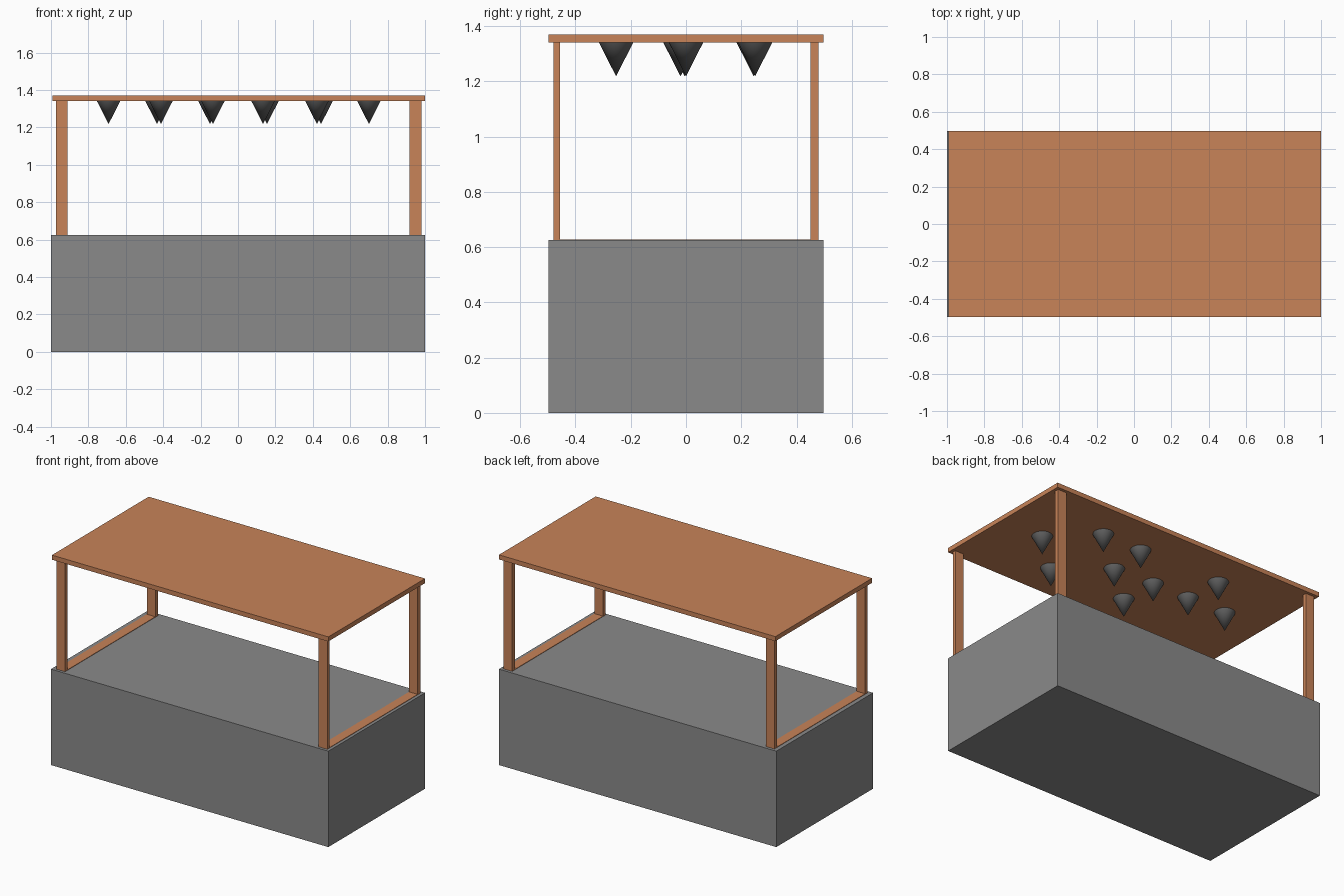
import bpy

if "Cube" in bpy.data.objects:
    bpy.data.objects.remove(bpy.data.objects["Cube"])


def material(name, rgb):
    m = bpy.data.materials.new(name)
    m.diffuse_color = (*rgb, 1)
    m.use_nodes = True
    m.node_tree.nodes["Principled BSDF"].inputs["Base Color"].default_value = m.diffuse_color
    return m


wood = material("orange wood", (0.58, 0.227, 0.098))
stone = material("mid grey", (0.254, 0.254, 0.254))
metal = material("dark grey", (0.13, 0.13, 0.13))


def box(name, lo, hi, mat):
    bpy.ops.mesh.primitive_cube_add(size=1, location=[(a + b) / 2 for a, b in zip(lo, hi)])
    ob = bpy.context.object
    ob.name = name
    ob.scale = [b - a for a, b in zip(lo, hi)]
    bpy.ops.object.transform_apply(location=False, rotation=False, scale=True)
    ob.data.materials.append(mat)


BASE_TOP, ROOF_BOTTOM = 0.625, 1.34

# Solid counter and flat roof
box("counter", (-1, -0.498, 0), (1, 0.498, BASE_TOP), stone)
box("roof", (-0.993, -0.498, ROOF_BOTTOM), (1, 0.498, 1.37), wood)

# End frames: two posts and a rail almost flush with the counter top
for side, x0, x1 in (("left", -0.973, -0.911), ("right", 0.918, 0.98)):
    box(side + "_front_post", (x0, -0.48, 0.6), (x1, -0.456, ROOF_BOTTOM), wood)
    box(side + "_back_post", (x0, 0.45, 0.6), (x1, 0.479, ROOF_BOTTOM), wood)
    box(side + "_rail", (x0, -0.456, 0.6), (x1, 0.45, BASE_TOP + 0.003), wood)

# Cone lamps hanging point down from the roof
lamps = [(-0.692, 0), (-0.433, 0.25), (-0.412, 0), (-0.15, -0.005), (-0.134, -0.253),
         (0.134, -0.02), (0.155, 0.245), (0.422, -0.253), (0.444, 0.25), (0.70, 0)]
for i, (x, y) in enumerate(lamps):
    bpy.ops.mesh.primitive_cone_add(vertices=32, radius1=0, radius2=0.062, depth=0.122,
                                    location=(x, y, ROOF_BOTTOM - 0.061))
    ob = bpy.context.object
    ob.name = f"cone_lamp_{i + 1}"
    ob.data.materials.append(metal)
    bpy.ops.object.shade_smooth_by_angle()
